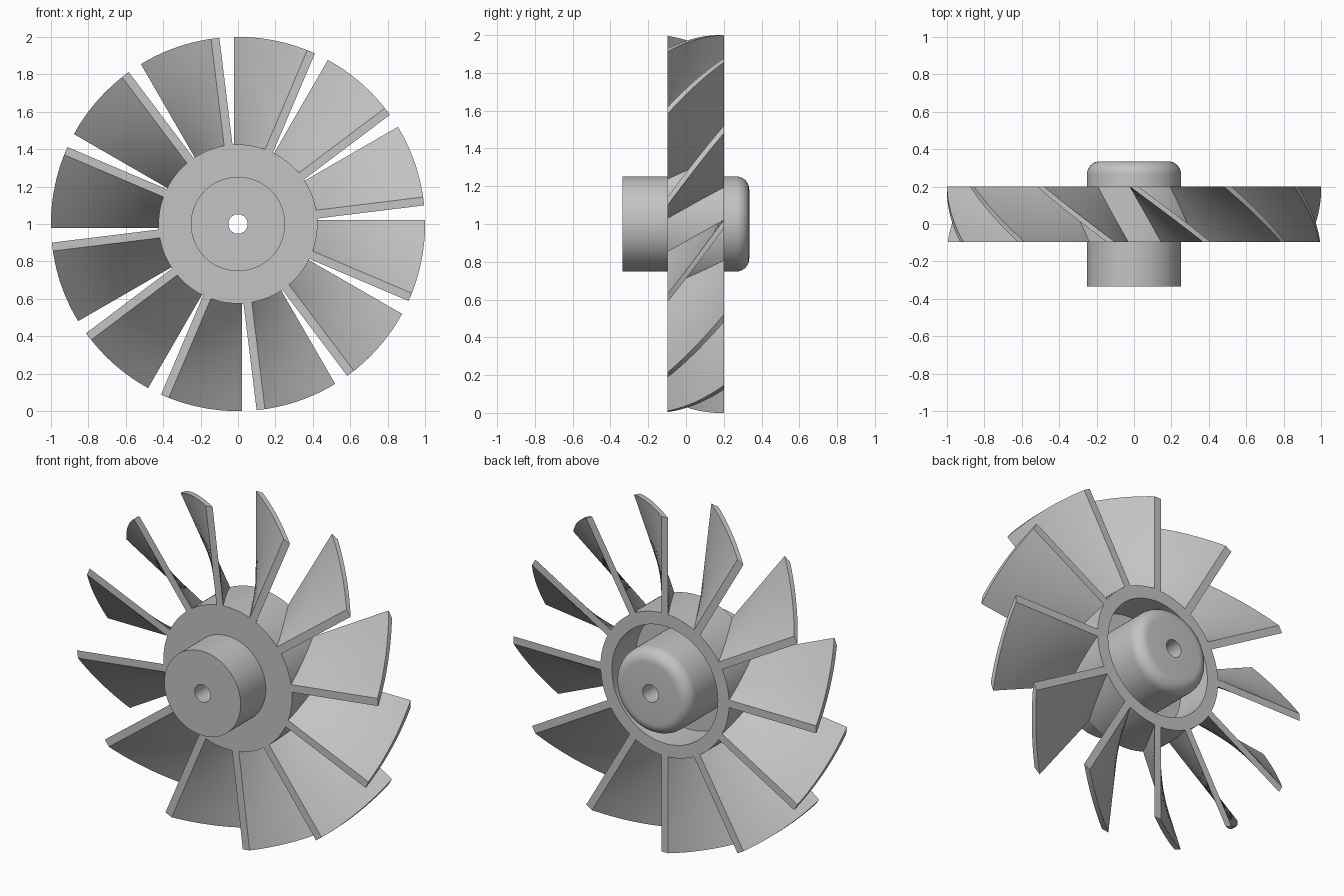
import bpy, bmesh
from math import sin, cos, pi, radians
from mathutils import Matrix, Vector

cube = bpy.data.objects.get("Cube")
if cube:
    bpy.data.objects.remove(cube, do_unlink=True)

BLADES, TWIST = 12, radians(23)
FRONT, BACK = -0.097, 0.2
THICK, ROOT, TIP = 0.045, 0.39, 1.0
AXIS = Vector((0, 0, 1))

grey = bpy.data.materials.new("grey metal")
grey.use_nodes = True
COLOUR = (0.55, 0.55, 0.55, 1)
grey.diffuse_color = COLOUR
grey.node_tree.nodes["Principled BSDF"].inputs["Base Color"].default_value = COLOUR


def finish(bm, name):
    """Turn a bmesh into a smooth object with sharp corners kept."""
    bmesh.ops.recalc_face_normals(bm, faces=bm.faces)
    mesh = bpy.data.meshes.new(name)
    bm.to_mesh(mesh)
    bm.free()
    mesh.materials.append(grey)
    obj = bpy.data.objects.new(name, mesh)
    bpy.context.collection.objects.link(obj)
    bpy.ops.object.select_all(action='DESELECT')
    obj.select_set(True)
    bpy.context.view_layer.objects.active = obj
    bpy.ops.object.shade_smooth_by_angle(angle=radians(30))
    return obj


def lathe(name, profile, steps=96):
    """Revolve a closed (radius, y) outline about the rotor axis."""
    bm = bmesh.new()
    verts = [bm.verts.new((r, y, 1)) for r, y in profile]
    edges = [bm.edges.new((v, verts[i - 1])) for i, v in enumerate(verts)]
    bmesh.ops.spin(bm, geom=verts + edges, cent=AXIS, axis=(0, 1, 0),
                   angle=2 * pi, steps=steps, use_duplicate=False)
    bmesh.ops.remove_doubles(bm, verts=bm.verts, dist=1e-4)
    return finish(bm, name)


# Hub: front boss, dished disc with rim, rounded rear boss and bore
BORE, BOSS, RIM, INNER = 0.052, 0.252, 0.425, 0.35
FLOOR, END, FILLET = -0.025, 0.335, 0.07
rounded = [(BOSS - FILLET + FILLET * cos(a), END - FILLET + FILLET * sin(a))
           for a in (i * pi / 16 for i in range(9))]
lathe("hub", [(BORE, -END), (BOSS, -END), (BOSS, FRONT), (RIM, FRONT),
              (RIM, BACK), (INNER, BACK), (INNER, FLOOR), (BOSS, FLOOR)]
      + rounded + [(BORE, END)])


def blade(name, angle, steps=16, spans=6):
    """A flat bar, pointing outwards, twisted along the rotor axis."""
    bm = bmesh.new()
    sides = []
    for side in (-THICK / 2, THICK / 2):
        grid = []
        for i in range(steps + 1):
            t = i / steps
            turn = Matrix.Rotation(TWIST * (1 - t) + angle, 3, 'Y')
            y = FRONT + (BACK - FRONT) * t
            row = []
            for j in range(spans + 1):
                r = ROOT + (TIP - ROOT) * j / spans
                row.append(bm.verts.new(turn @ Vector((side, y, r)) + AXIS))
            grid.append(row)
        for i in range(steps):
            for j in range(spans):
                bm.faces.new((grid[i][j], grid[i + 1][j],
                              grid[i + 1][j + 1], grid[i][j + 1]))
        sides.append(grid)
    # Close the thin border between the two faces
    bmesh.ops.bridge_loops(bm, edges=[e for e in bm.edges if e.is_boundary])
    return finish(bm, name)


# Blades evenly spaced round the hub
for n in range(BLADES):
    blade(f"blade_{n + 1}", n * 2 * pi / BLADES)
